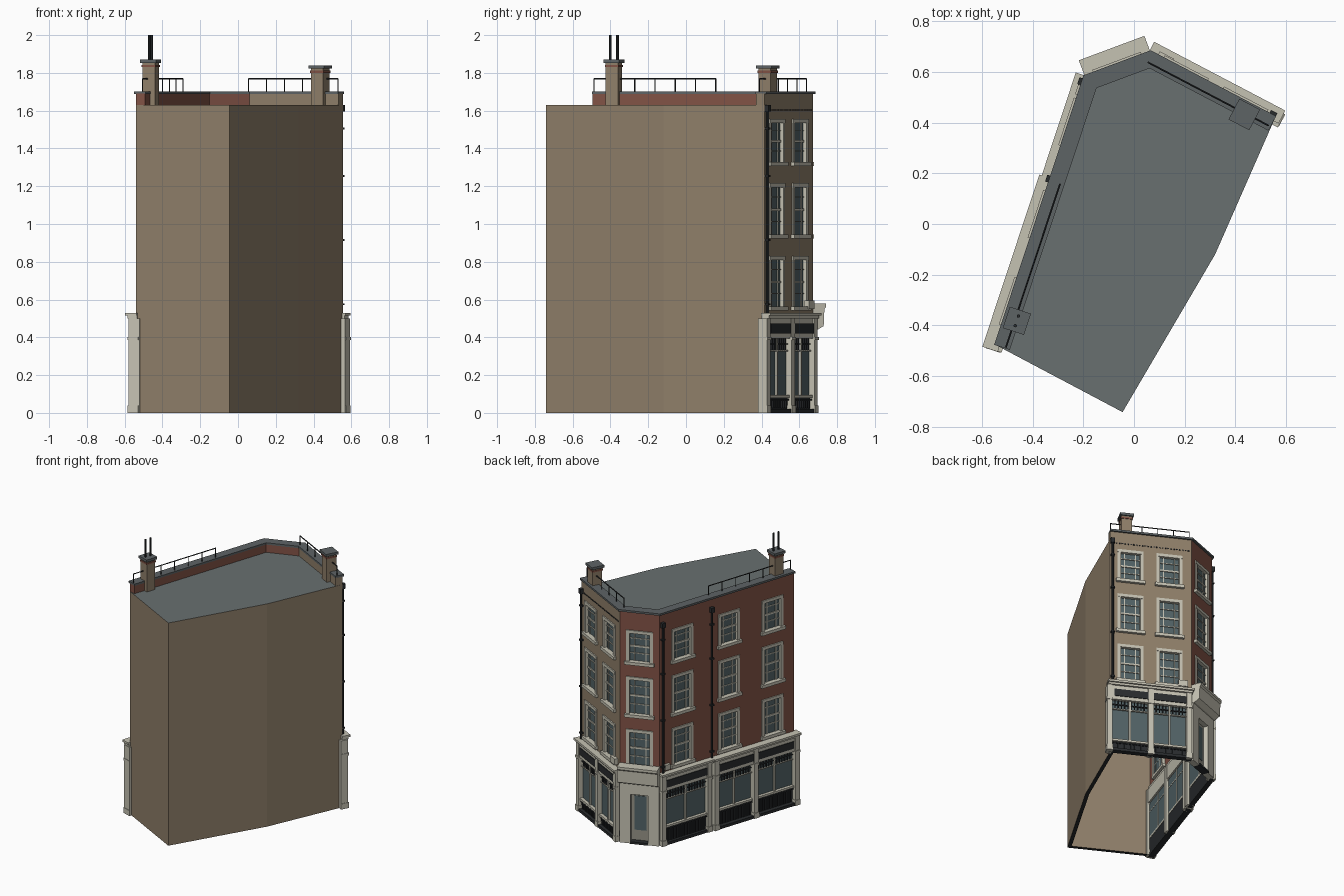
import bpy, bmesh, math
from mathutils import Vector, Matrix

if "Cube" in bpy.data.objects:
    bpy.data.objects.remove(bpy.data.objects["Cube"])

# ---- materials and part collector
COL = dict(tan=(.28, .215, .145), red=(.22, .085, .06), cream=(.56, .54, .45), dark=(.022, .025, .027),
           glass=(.085, .125, .135), roof=(.14, .16, .16), coping=(.11, .125, .13), door=(.3, .29, .24))
MAT = {}
for k, c in COL.items():
    MAT[k] = bpy.data.materials.new(k)
    MAT[k].diffuse_color = (*c, 1)
parts = {}


def part(name, mat):
    if name not in parts:
        parts[name] = (bmesh.new(), mat)
    return parts[name][0]


# ---- footprint and wall frames (u along the wall, w outward, z up)
A, B, C = Vector((-.54, -.48)), Vector((-.045, -.742)), Vector((.32, -.12))
D, E, F = Vector((.555, .415)), Vector((.065, .672)), Vector((-.19, .577))


class Wall:
    def __init__(self, p, q):
        self.p, self.d, self.len = p, (q - p).normalized(), (q - p).length
        self.n = Vector((self.d.y, -self.d.x))

    def at(self, u, w, z):
        return Vector((*(self.p + self.d * u + self.n * w), z))


SHORT, CORNER, LONG = Wall(D, E), Wall(E, F), Wall(F, A)


def face(bm, pts):
    return bm.faces.new([bm.verts.new(p) for p in pts])


def prism(bm, wall, u0, u1, prof):
    a = [bm.verts.new(wall.at(u0, w, z)) for w, z in prof]
    b = [bm.verts.new(wall.at(u1, w, z)) for w, z in prof]
    n = len(prof)
    fs = [bm.faces.new(a), bm.faces.new(b[::-1])]
    fs += [bm.faces.new((a[i], b[i], b[(i + 1) % n], a[(i + 1) % n])) for i in range(n)]
    bmesh.ops.recalc_face_normals(bm, faces=fs)


def box(name, mat, wall, u0, u1, z0, z1, w0, w1):
    prism(part(name, mat), wall, u0, u1, [(w0, z0), (w1, z0), (w1, z1), (w0, z1)])


def offset(w):
    # mitred copy of the street line D-E-F-A moved outward by w
    def corner(p, a, b):
        return p + (a.n + b.n) * (w / (1 + a.n.dot(b.n)))
    return [D + SHORT.n * w, corner(E, SHORT, CORNER), corner(F, CORNER, LONG), A + LONG.n * w]


# ---- back walls, roof and bottom lip
bm = part("back_walls", "tan")
for p, q in ((A, B), (B, C), (C, D)):
    face(bm, [(*p, 0), (*q, 0), (*q, 1.63), (*p, 1.63)])
    s = Wall(p, q)
    face(part("base_lip", "dark"), [s.at(0, 0, 0), s.at(0, -.025, 0), s.at(s.len, -.025, 0), s.at(s.len, 0, 0)])
face(part("roof", "roof"), [(*p, 1.63) for p in (A, B, C, D, E, F)])

# ---- street walls with window openings
FLOORS = [(.56, .825), (.94, 1.21), (1.325, 1.55)]


def street_wall(name, mat, wall, wins):
    bm = part(name + "_brick_wall", mat)
    us = sorted([0, wall.len] + [v for w in wins for v in w])
    zs = sorted([.45, 1.69] + [v for f in FLOORS for v in f])
    for i in range(len(us) - 1):
        for j in range(len(zs) - 1):
            if not (i % 2 and j % 2):
                face(bm, [wall.at(us[a], 0, zs[b]) for a, b in ((i, j), (i + 1, j), (i + 1, j + 1), (i, j + 1))])
    for u0, u1 in wins:
        for z0, z1 in FLOORS:
            window(name, wall, u0, u1, z0, z1)


def window(name, wall, u0, u1, z0, z1):
    t, n = .016, name + "_window"
    face(part(n + "_glass", "glass"), [wall.at(u, -.015, z) for u, z in ((u0, z0), (u1, z0), (u1, z1), (u0, z1))])
    for a, b in ((u0 - .006, u0 + t), (u1 - t, u1 + .006)):
        box(n + "_surrounds", "cream", wall, a, b, z0, z1, -.02, .006)
    box(n + "_surrounds", "cream", wall, u0 - .006, u1 + .006, z1 - t, z1 + .006, -.02, .008)
    box(n + "_sills", "cream", wall, u0 - .016, u1 + .016, z0 - .018, z0 + .004, -.02, .02)
    # sash bars: narrow side lights, four rows, thick meeting rail
    for f in (.27, .73):
        u = u0 + (u1 - u0) * f
        box(n + "_bars", "cream", wall, u - .003, u + .003, z0, z1, -.016, -.009)
    for f in (.27, .5, .75):
        z, h = z0 + (z1 - z0) * f, .006 if f == .5 else .0025
        box(n + "_bars", "cream", wall, u0, u1, z - h, z + h, -.016, -.008)


street_wall("short_side", "tan", SHORT, [(.055, .22), (.32, .485)])
street_wall("corner", "red", CORNER, [(.05, .222)])
street_wall("long_side", "red", LONG, [(.105, .27), (.49, .655), (.85, 1.015)])

# ---- parapet inner faces, end caps and coping
inner, outer = offset(-.05), offset(0)
for i, (nm, m) in enumerate((("short_side", "tan"), ("corner", "red"), ("long_side", "red"))):
    p, q = inner[i], inner[i + 1]
    face(part(nm + "_parapet", m), [(*q, 1.63), (*p, 1.63), (*p, 1.69), (*q, 1.69)])
face(part("short_side_parapet", "tan"), [(*inner[0], 1.63), (*outer[0], 1.63), (*outer[0], 1.69), (*inner[0], 1.69)])
face(part("long_side_parapet", "red"), [(*outer[3], 1.63), (*inner[3], 1.63), (*inner[3], 1.69), (*outer[3], 1.69)])


def sweep(name, mat, prof, first=0, last=3):
    bm, n = part(name, mat), len(prof)
    rows = [offset(w) for w, z in prof]
    rings = [[bm.verts.new((*rows[k][i], prof[k][1])) for k in range(n)] for i in range(first, last + 1)]
    fs = [bm.faces.new(rings[0]), bm.faces.new(rings[-1][::-1])]
    for a, b in zip(rings, rings[1:]):
        fs += [bm.faces.new((a[k], b[k], b[(k + 1) % n], a[(k + 1) % n])) for k in range(n)]
    bmesh.ops.recalc_face_normals(bm, faces=fs)


sweep("coping", "coping", [(-.053, 1.688), (.012, 1.688), (.012, 1.702), (-.053, 1.702)])
for i in range(27):
    u = .02 + i * .0195
    box("brick_dentils", "dark", SHORT, u, u + .01, 1.6, 1.607, 0, .004)


# ---- shopfronts
def shopfront(name, wall, u0, u1, posts, sill, lights, out):
    n = name + "_shop"
    box(n + "_plinth", "dark", wall, u0, u1, 0, .02, -.01, out - .002)
    box(n + "_stall_riser", "dark", wall, u0, u1, .02, sill, -.008, .004)
    box(n + "_glass", "glass", wall, u0, u1, sill, .4, -.008, -.004)
    box(n + "_frieze", "cream", wall, u0, u1, .395, .5, -.02, out - .008)
    box(n + "_sign_board", "dark", wall, u0 + .035, u1 - .035, .42, .472, 0, out - .003)
    box(n + "_cornice", "cream", wall, u0 - .006, u1 + .006, .5, .515, -.01, out + .006)
    box(n + "_cornice", "cream", wall, u0 - .012, u1 + .012, .515, .53, -.01, out + .018)
    for u in posts:
        box(n + "_pilasters", "cream", wall, u - .018, u + .018, 0, .5, -.025, out)
        box(n + "_pilasters", "cream", wall, u - .021, u + .021, .385, .402, -.02, out + .005)
        box(n + "_pilasters", "cream", wall, u - .021, u + .021, 0, .04, -.02, out + .004)
    for a, b in zip(posts, posts[1:]):
        a, b = a + .018, b - .018
        box(n + "_sills", "cream", wall, a, b, sill, sill + .015, -.01, .018)
        box(n + "_transoms", "cream", wall, a, b, .326, .333, -.01, .008)
        for k in range(1, lights):
            u = a + (b - a) * k / lights
            box(n + "_mullions", "cream", wall, u - .006, u + .006, sill, .4, -.01, .01)
        # small bars above the transom and grille on the stall riser
        m = round((b - a) / .022)
        for k in range(1, m):
            u = a + (b - a) * k / m
            box(n + "_bars", "dark", wall, u - .003, u + .003, .333, .395, -.006, .006)
            box(n + "_bars", "dark", wall, u - .004, u + .004, .025, sill - .012, 0, .012)
        box(n + "_bars", "dark", wall, a, b, .362, .367, -.006, .007)
        box(n + "_bars", "dark", wall, a, b, sill - .014, sill - .006, 0, .014)


L = LONG.len
shopfront("short_side", SHORT, -.01, .55, [-.008, .272, .532], .08, 2, .03)
shopfront("long_side_first", LONG, .005, .415, [.022, .398], .125, 2, .026)
shopfront("long_side_second", LONG, .432, L + .01, [.45, .775, L + .002], .125, 2, .036)

# ---- corner entrance: surround, recessed door and hood
K = CORNER.len
for a, b in ((0, .075), (K - .075, K)):
    box("entrance_surround", "cream", CORNER, a, b, 0, .45, -.03, .014)
box("entrance_surround", "cream", CORNER, .075, K - .075, .36, .45, -.03, .014)
box("entrance_step", "dark", CORNER, .075, K - .075, 0, .015, -.03, .02)
box("entrance_door", "door", CORNER, .075, K - .075, .015, .36, -.03, -.02)
box("entrance_door_glass", "glass", CORNER, .095, K - .095, .09, .34, -.022, -.017)
prism(part("entrance_hood", "cream"), CORNER, -.002, K + .002,
      [(0, .44), (.025, .44), (.06, .46), (.064, .55), (.074, .56), (.074, .578), (0, .578)])
box("alarm_boxes", "cream", SHORT, .46, .525, .55, .595, 0, .025)
box("alarm_boxes", "cream", LONG, .035, .075, .545, .585, 0, .02)


# ---- drainpipes and railings
def rod(bm, p, q, r, seg=8):
    p, q = Vector(p), Vector(q)
    rot = (q - p).to_track_quat('Z', 'Y').to_matrix().to_4x4()
    bmesh.ops.create_cone(bm, cap_ends=True, segments=seg, radius1=r, radius2=r, depth=(q - p).length,
                          matrix=Matrix.Translation((p + q) / 2) @ rot)


for wall, u in ((SHORT, .015), (LONG, .02), (LONG, .425)):
    rod(part("drainpipes", "dark"), wall.at(u, .012, .53), wall.at(u, .012, 1.61), .008)
    box("pipe_heads", "dark", wall, u - .014, u + .014, 1.595, 1.63, 0, .024)
    for z in (.57, .91, 1.25, 1.5):
        box("pipe_brackets", "dark", wall, u - .013, u + .013, z, z + .01, 0, .022)

for wall, u0, u1, n in ((SHORT, .01, .545, 5), (LONG, .43, L - .005, 6)):
    bm = part("roof_railings", "dark")
    for k in range(n + 1):
        u = u0 + (u1 - u0) * k / n
        rod(bm, wall.at(u, -.035, 1.7), wall.at(u, -.035, 1.77), .003, 6)
    rod(bm, wall.at(u0, -.035, 1.768), wall.at(u1, -.035, 1.768), .004, 6)


# ---- chimneys
def chimney(name, wall, x, y, top, s):
    v = Vector((x, y)) - wall.p
    u, w = v.dot(wall.d), v.dot(wall.n)
    for nm, m, h, z0, z1 in (("stack", "tan", s, 1.63, top - .015), ("red_band", "red", s + .004, top - .04, top - .028),
                             ("cap", "coping", s + .01, top - .018, top)):
        box(name + "_chimney_" + nm, m, wall, u - h, u + h, z0, z1, w - h, w + h)
    return u, w


chimney("short_side", SHORT, .435, .432, 1.84, .036)
u, w = chimney("long_side", LONG, -.462, -.382, 1.87, .034)
for k in (-.02, .02):
    rod(part("chimney_flues", "dark"), LONG.at(u + k, w, 1.87), LONG.at(u + k, w, 2.0), .007)

# ---- write out every part as an object
for name, (bm, mat) in parts.items():
    me = bpy.data.meshes.new(name)
    bm.to_mesh(me)
    bm.free()
    me.materials.append(MAT[mat])
    bpy.context.collection.objects.link(bpy.data.objects.new(name, me))

for m in bpy.data.materials:
    if m.users and not m.is_grease_pencil:
        m.use_nodes = True
        m.node_tree.nodes["Principled BSDF"].inputs["Base Color"].default_value = m.diffuse_color
